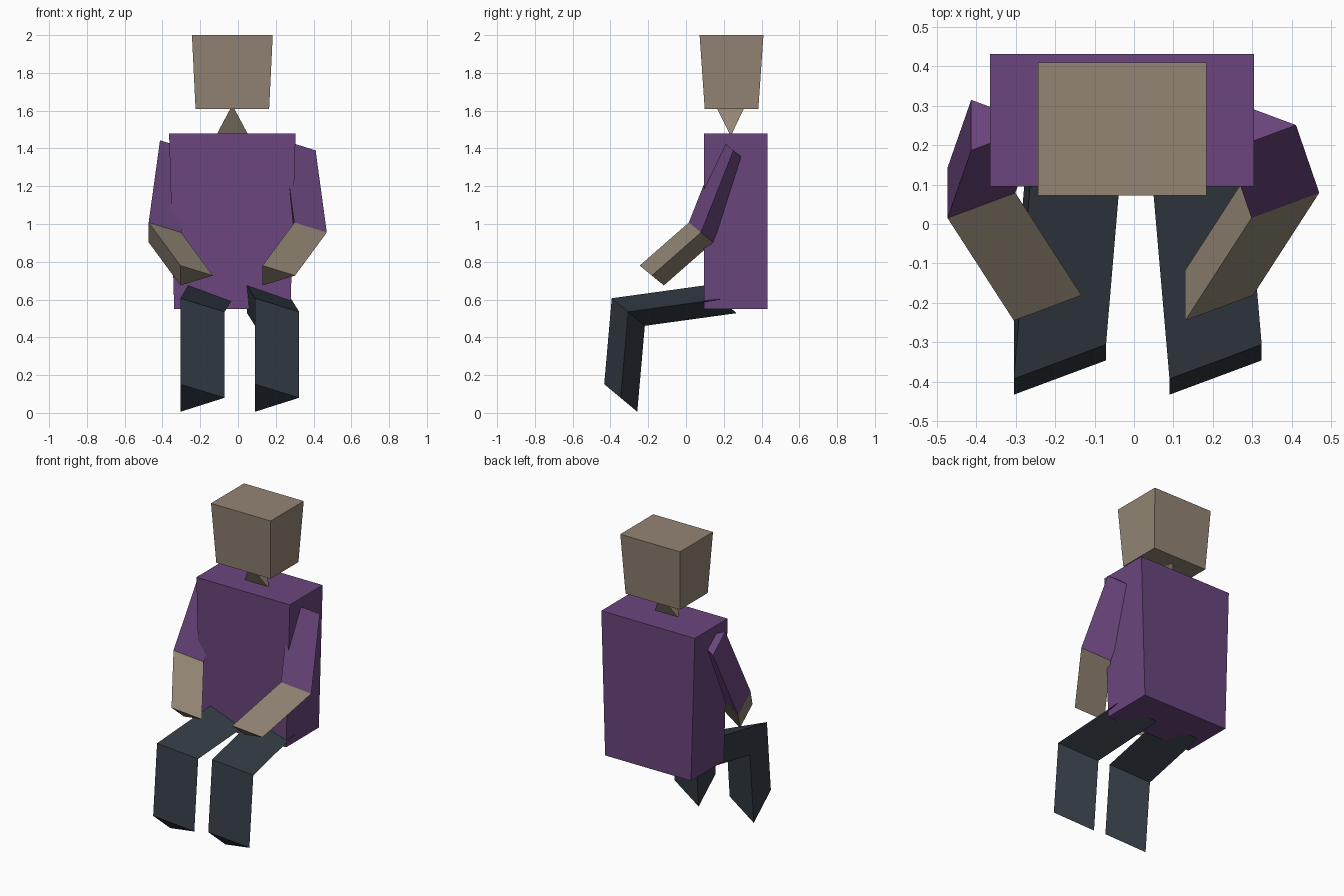
import bpy
import bmesh
from mathutils import Vector

cube = bpy.data.objects.get("Cube")
if cube:
    bpy.data.objects.remove(cube, do_unlink=True)


def material(name, rgb):
    mat = bpy.data.materials.new(name)
    mat.use_nodes = True
    mat.diffuse_color = (*rgb, 1)
    mat.node_tree.nodes["Principled BSDF"].inputs["Base Color"].default_value = (*rgb, 1)
    return mat


tan = material("tan", (0.29, 0.235, 0.175))
purple = material("purple", (0.145, 0.06, 0.205))
slate = material("dark slate", (0.034, 0.045, 0.06))


def finish(name, bm, mats):
    bmesh.ops.recalc_face_normals(bm, faces=bm.faces)
    mesh = bpy.data.meshes.new(name)
    bm.to_mesh(mesh)
    bm.free()
    for mat in mats:
        mesh.materials.append(mat)
    obj = bpy.data.objects.new(name, mesh)
    bpy.context.collection.objects.link(obj)


def loft(name, rings, mats):
    """Skin a row of matching rings, one material per segment, with end caps."""
    bm = bmesh.new()
    rows = [[bm.verts.new(p) for p in ring] for ring in rings]
    for seg, (low, high) in enumerate(zip(rows, rows[1:])):
        for i in range(len(low)):
            j = (i + 1) % len(low)
            face = bm.faces.new((low[i], low[j], high[j], high[i]))
            face.material_index = seg
    bm.faces.new(rows[0])
    bm.faces.new(rows[-1]).material_index = len(mats) - 1
    finish(name, bm, mats)


def rect(cx, cy, half_x, half_y, z):
    return [(cx + sx * half_x, cy + sy * half_y, z)
            for sx, sy in ((-1, -1), (1, -1), (1, 1), (-1, 1))]


def limb(name, section, joints, mats):
    """Carry a slanted triangular section along the joints."""
    loft(name, [[Vector(j) + Vector(s) for s in section] for j in joints], mats)


# Torso and head: tapered blocks
loft("torso", [rect(-0.03, 0.263, 0.308, 0.168, 0.55),
               rect(-0.03, 0.263, 0.335, 0.168, 1.48)], [purple])
loft("head", [rect(-0.03, 0.241, 0.195, 0.142, 1.61),
              rect(-0.03, 0.241, 0.214, 0.169, 2.0)], [tan])

# Neck: wedge with crossed top and bottom edges
bm = bmesh.new()
corners = [bm.verts.new(p) for p in ((-0.118, 0.237, 1.465), (0.058, 0.237, 1.465),
                                     (-0.03, 0.155, 1.63), (-0.03, 0.315, 1.63))]
for skip in range(4):
    bm.faces.new([v for i, v in enumerate(corners) if i != skip])
finish("neck", bm, [tan])

# Arms: sleeve then bare forearm
arm_section = ((0, 0, 0), (0.172, 0.064, -0.053), (0, 0.128, -0.105))
for name, shoulder, elbow, wrist in (("right_arm", -0.413, -0.473, -0.305),
                                     ("left_arm", 0.239, 0.298, 0.13)):
    limb(name, arm_section, ((shoulder, 0.187, 1.443), (elbow, 0.015, 1.008),
                             (wrist, -0.245, 0.78)), [purple, tan])

# Legs: thigh then shin
leg_section = ((0, 0, 0), (0.234, 0.087, -0.072), (0, 0.175, -0.146))
for name, hip, knee in (("right_leg", -0.264, -0.305), ("left_leg", 0.048, 0.09)):
    limb(name, leg_section, ((hip, 0.093, 0.674), (knee, -0.393, 0.607),
                             (knee, -0.433, 0.152)), [slate, slate])
